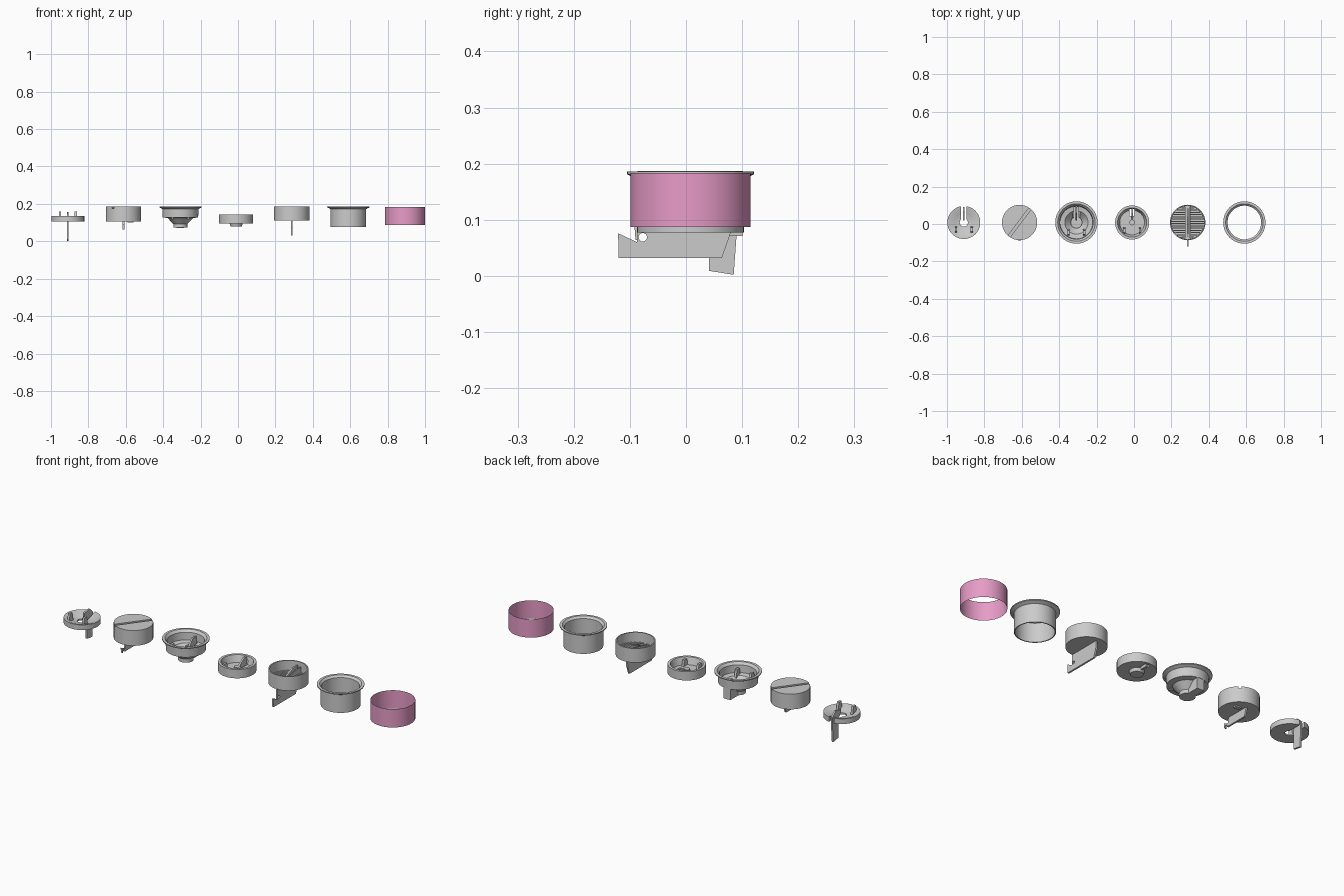
import bpy, bmesh, math
from mathutils import Vector, Matrix

if "Cube" in bpy.data.objects:
    bpy.data.objects.remove(bpy.data.objects["Cube"])

CY = 0.008   # common centre line of the row of parts


def finish(name, bm, smooth=True):
    bmesh.ops.remove_doubles(bm, verts=bm.verts, dist=1e-5)
    bmesh.ops.recalc_face_normals(bm, faces=bm.faces)
    me = bpy.data.meshes.new(name)
    bm.to_mesh(me)
    bm.free()
    ob = bpy.data.objects.new(name, me)
    bpy.context.collection.objects.link(ob)
    if smooth:
        bpy.ops.object.select_all(action='DESELECT')
        ob.select_set(True)
        bpy.context.view_layer.objects.active = ob
        bpy.ops.object.shade_smooth_by_angle(angle=math.radians(30))
    return ob


def lathe(name, cx, profile, closed=True, seg=64):
    """Revolve (radius, z) points round a vertical axis at x = cx."""
    bm = bmesh.new()
    vs = [bm.verts.new((cx + r, CY, z)) for r, z in profile]
    pairs = list(zip(vs, vs[1:])) + ([(vs[-1], vs[0])] if closed else [])
    es = [bm.edges.new(p) for p in pairs]
    bmesh.ops.spin(bm, geom=vs + es, cent=(cx, CY, 0), axis=(0, 0, 1),
                   angle=math.tau, steps=seg, use_duplicate=False)
    bmesh.ops.dissolve_degenerate(bm, dist=1e-6, edges=bm.edges)
    return finish(name, bm)


def plate(name, cx, profile, thick):
    """Extrude a (y, z) outline along x, centred on cx."""
    bm = bmesh.new()
    f = bm.faces.new([bm.verts.new((cx - thick / 2, y, z)) for y, z in profile])
    r = bmesh.ops.extrude_face_region(bm, geom=[f])
    bmesh.ops.translate(bm, vec=(thick, 0, 0),
                        verts=[v for v in r['geom'] if isinstance(v, bmesh.types.BMVert)])
    return finish(name, bm, False)


def box(name, x, y, z, rot=0):
    """Box from x, y, z ranges, optionally turned about its own vertical axis."""
    c = Vector([(a + b) / 2 for a, b in (x, y, z)])
    s = [b - a for a, b in (x, y, z)]
    bm = bmesh.new()
    bmesh.ops.create_cube(bm, size=1, matrix=Matrix.Translation(c)
                          @ Matrix.Rotation(rot, 4, 'Z') @ Matrix.Diagonal((*s, 1)))
    return finish(name, bm, False)


def cut(ob, cutter):
    cutter.hide_render = True
    m = ob.modifiers.new("cut", 'BOOLEAN')
    m.object, m.operation, m.solver = cutter, 'DIFFERENCE', 'EXACT'
    bpy.ops.object.select_all(action='DESELECT')
    ob.select_set(True)
    bpy.context.view_layer.objects.active = ob
    bpy.ops.object.modifier_apply(modifier=m.name)
    bpy.data.objects.remove(cutter)


def pivot_hole(ob, cx):
    bm = bmesh.new()
    bmesh.ops.create_cone(bm, cap_ends=True, segments=24, radius1=0.0075, radius2=0.0075, depth=0.1,
                          matrix=Matrix.Translation((cx, -0.077, 0.069)) @ Matrix.Rotation(math.pi / 2, 4, 'Y'))
    cut(ob, finish("hole_cutter", bm))


def posts(prefix, cx, y0, z0, z1):
    for side, s in (("left", -1), ("right", 1)):
        plate(f"{prefix}_post_{side}", cx + s * 0.042,
              [(y0 - 0.02, z0), (y0 + 0.018, z0), (y0 + 0.01, z1), (y0 - 0.01, z1)], 0.012)


# slotted dish with trigger fin
X = -0.91
dish = lathe("slotted_dish", X, [(0.022, 0.107), (0.088, 0.107), (0.088, 0.134), (0.08, 0.134),
                                 (0.05, 0.12), (0.022, 0.115)])
cut(dish, box("cutter", (X - 0.014, X + 0.014), (CY, 0.15), (0, 0.3)))
plate("trigger_fin", X, [(0.041, 0.009), (0.085, 0.002), (0.09, 0.071), (0.092, 0.132),
                         (0.065, 0.157), (0.02, 0.15), (0.02, 0.135), (0.043, 0.11)], 0.009)
posts("dish", X, -0.03, 0.112, 0.16)

# solid drum with diagonal groove
X = -0.612
drum = lathe("grooved_drum", X, [(0, 0.107), (0.094, 0.107), (0.094, 0.187), (0, 0.187)], False)
cut(drum, box("cutter", (X - 0.15, X + 0.15), (CY - 0.007, CY + 0.007), (0.175, 0.25), math.radians(53)))
blade = plate("drum_blade", X, [(-0.09, 0.064), (0.05, 0.064), (0.065, 0.11), (-0.06, 0.11),
                                (-0.066, 0.079), (-0.092, 0.09)], 0.009)
pivot_hole(blade, X)
box("drum_tab", (X + 0.02, X + 0.052), (0.03, 0.05), (0.1, 0.11))

# flanged funnel
X = -0.308
funnel = lathe("flanged_funnel", X, [
    (0.113, 0.186), (0.113, 0.181), (0.097, 0.173), (0.095, 0.128), (0.068, 0.124), (0.037, 0.092),
    (0.037, 0.073), (0, 0.073), (0, 0.082), (0.03, 0.082), (0.03, 0.096), (0.062, 0.131),
    (0.087, 0.135), (0.089, 0.174), (0.1, 0.186)])
cut(funnel, box("cutter", (X - 0.012, X + 0.012), (0.035, 0.09), (0.076, 0.165)))
housing = box("funnel_fin_housing", (X - 0.02, X + 0.02), (0.035, 0.101), (0.071, 0.129))
cut(housing, box("cutter", (X - 0.012, X + 0.012), (0.03, 0.09), (0.077, 0.2)))
plate("funnel_fin", X, [(0.03, 0.085), (0.085, 0.08), (0.09, 0.165), (0.06, 0.165), (0.02, 0.12)], 0.009)
posts("funnel", X, -0.045, 0.12, 0.165)

# shallow cup
X = -0.01
cup = lathe("shallow_cup", X, [(0, 0.096), (0.091, 0.096), (0.091, 0.142), (0.078, 0.142),
                               (0.066, 0.106), (0, 0.106)], False)
cut(cup, box("cutter", (X - 0.014, X + 0.014), (0.03, 0.085), (0, 0.125)))
lathe("cup_hub", X, [(0, 0.08), (0.03, 0.08), (0.036, 0.098), (0.015, 0.104), (0.015, 0.116), (0, 0.116)], False)
plate("cup_fin", X, [(0.025, 0.09), (0.078, 0.09), (0.082, 0.142), (0.06, 0.142), (0.02, 0.115)], 0.009)
posts("cup", X, -0.035, 0.104, 0.138)

# deep cup with ribbed floor and long blade
X = 0.287
lathe("ribbed_cup", X, [(0, 0.112), (0.095, 0.112), (0.095, 0.186), (0.089, 0.186),
                        (0.088, 0.125), (0, 0.125)], False)
for i in range(14):
    y = -0.078 + i * 0.012
    w = math.sqrt(0.0875 ** 2 - (abs(y) + 0.003) ** 2)
    for s in (-1, 1):
        a, b = sorted((X + s * 0.015, X + s * w))
        box(f"floor_rib_{i}_{'left' if s < 0 else 'right'}", (a, b),
            (CY + y - 0.003, CY + y + 0.003), (0.12, 0.137))
for side, s in (("left", -1), ("right", 1)):
    plate(f"guide_wall_{side}", X + s * 0.013,
          [(-0.076, 0.12), (0.092, 0.12), (0.092, 0.165), (0.06, 0.165), (-0.076, 0.137)], 0.005)
blade = plate("long_blade", X, [(-0.12, 0.032), (0.064, 0.032), (0.079, 0.075), (0.082, 0.175), (0.04, 0.175),
                                (-0.06, 0.13), (-0.087, 0.115), (-0.087, 0.06), (-0.121, 0.076)], 0.009)
pivot_hole(blade, X)

# flanged open sleeve
lathe("flanged_sleeve", 0.59, [(0.095, 0.077), (0.095, 0.172), (0.106, 0.178), (0.113, 0.181),
                               (0.113, 0.186), (0.1, 0.186), (0.09, 0.176), (0.09, 0.077)])

# thin coloured band
band = lathe("pink_band", 0.893, [(0.107, 0.087), (0.107, 0.183)], False)
mat = bpy.data.materials.new("pink")
mat.diffuse_color = (0.8, 0.33, 0.57, 1)
mat.use_nodes = True
mat.node_tree.nodes["Principled BSDF"].inputs["Base Color"].default_value = mat.diffuse_color
band.data.materials.append(mat)
